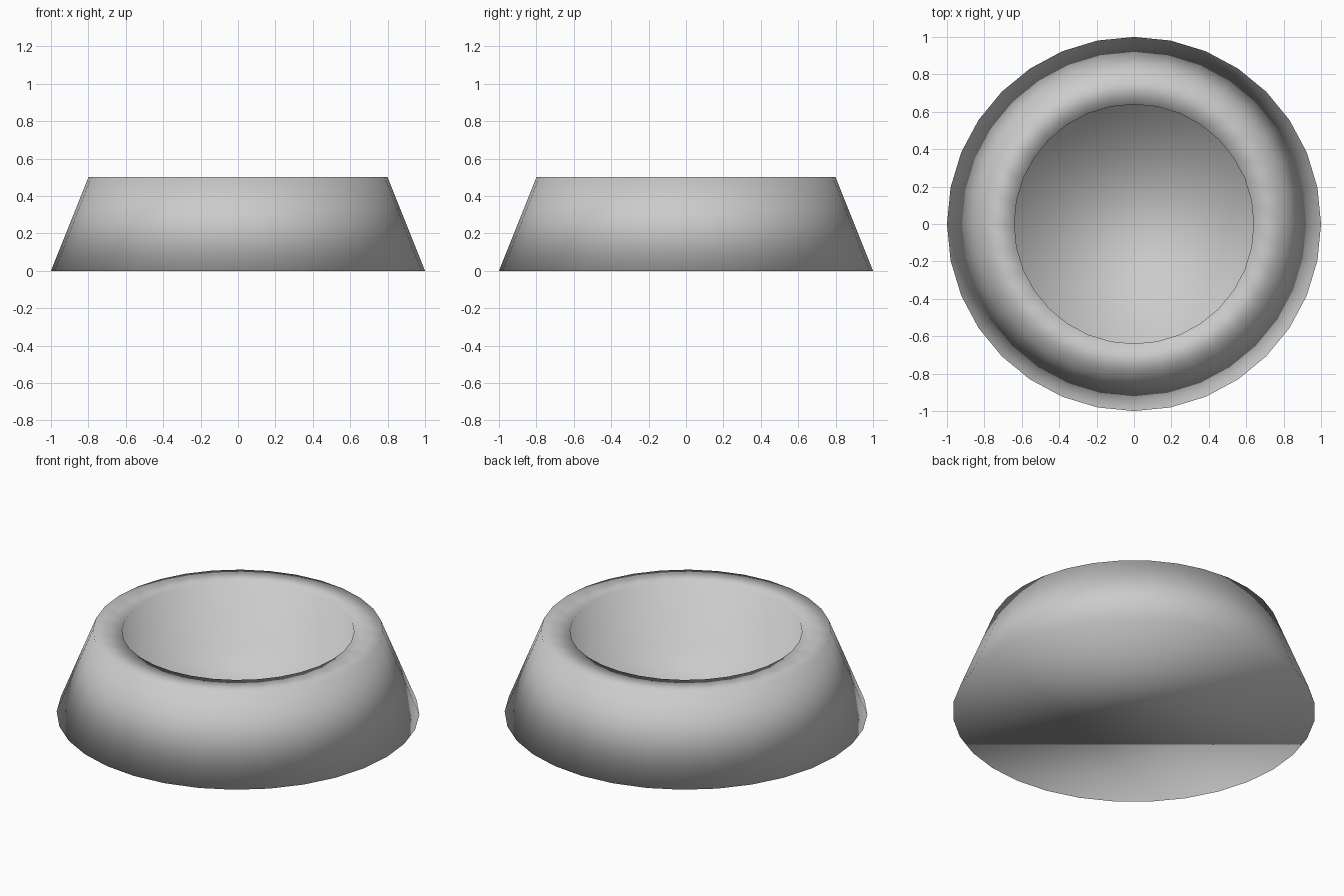
import bpy, bmesh, math

if "Cube" in bpy.data.objects:
    bpy.data.objects.remove(bpy.data.objects["Cube"])

SIDES = 32
# (radius, height) from the base, over the rim, down into the bowl
PROFILE = [(1.0, 0.0), (0.8, 0.5), (0.64, 0.5), (0.64, 0.1)]

bm = bmesh.new()
rings = []
for r, z in PROFILE:
    rings.append([bm.verts.new((r * math.cos(2 * math.pi * i / SIDES),
                                r * math.sin(2 * math.pi * i / SIDES), z))
                  for i in range(SIDES)])

# Outer wall, flat rim and straight inner wall
for a, b in zip(rings, rings[1:]):
    for i in range(SIDES):
        j = (i + 1) % SIDES
        bm.faces.new((a[i], a[j], b[j], b[i]))

# Underside and bowl floor
bm.faces.new(list(reversed(rings[0])))
bm.faces.new(rings[-1])

# Smooth everywhere, including the rim and base edges
for f in bm.faces:
    f.smooth = True

mesh = bpy.data.meshes.new("pet_bowl")
bm.to_mesh(mesh)
bm.free()
bowl = bpy.data.objects.new("pet_bowl", mesh)
bpy.context.collection.objects.link(bowl)
